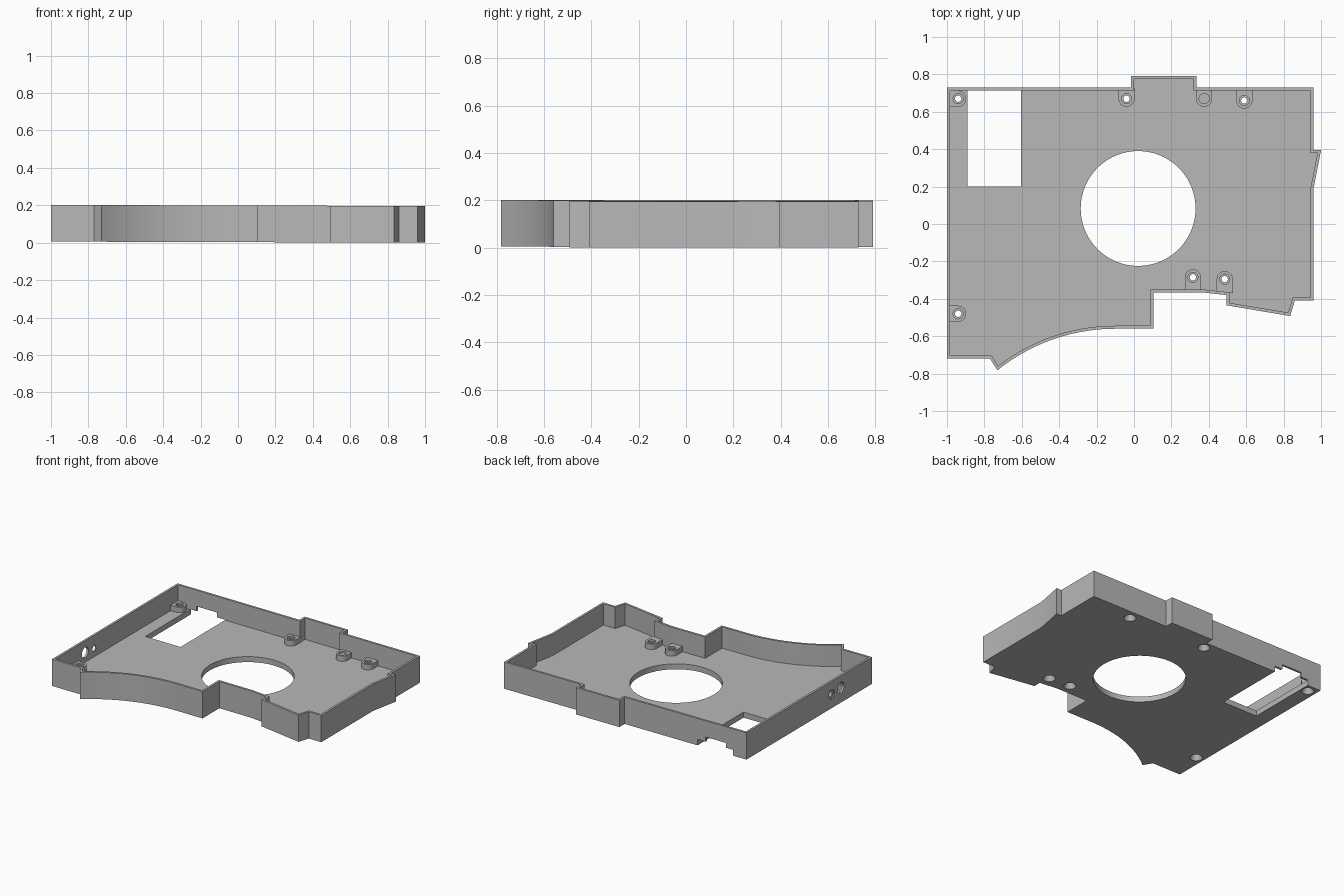
import bpy, bmesh, math
from mathutils import Vector, Matrix

cube = bpy.data.objects.get("Cube")
if cube:
    bpy.data.objects.remove(cube, do_unlink=True)

WALL, FLOOR, HEIGHT, PAD_TOP = 0.016, 0.04, 0.196, 0.08

grey = bpy.data.materials.new("light grey plastic")
grey.use_nodes = True
grey.diffuse_color = (0.48, 0.48, 0.48, 1)
grey.node_tree.nodes["Principled BSDF"].inputs["Base Color"].default_value = (0.48, 0.48, 0.48, 1)


def finish(bm, name):
    bmesh.ops.recalc_face_normals(bm, faces=bm.faces)
    mesh = bpy.data.meshes.new(name)
    bm.to_mesh(mesh)
    bm.free()
    mesh.materials.append(grey)
    obj = bpy.data.objects.new(name, mesh)
    bpy.context.collection.objects.link(obj)
    return obj


def prism(name, points, z0, z1):
    bm = bmesh.new()
    face = bm.faces.new([bm.verts.new((x, y, z0)) for x, y in points])
    top = bmesh.ops.extrude_face_region(bm, geom=[face])
    verts = [g for g in top["geom"] if isinstance(g, bmesh.types.BMVert)]
    bmesh.ops.translate(bm, verts=verts, vec=(0, 0, z1 - z0))
    return finish(bm, name)


def box(x0, x1, y0, y1, z0, z1):
    return prism("cutter", [(x0, y0), (x1, y0), (x1, y1), (x0, y1)], z0, z1)


def cone(start, end, r1, r2, segments=32):
    a, b = Vector(start), Vector(end)
    turn = (b - a).to_track_quat("Z", "Y").to_matrix().to_4x4()
    bm = bmesh.new()
    bmesh.ops.create_cone(bm, cap_ends=True, segments=segments, radius1=r1, radius2=r2,
                          depth=(b - a).length, matrix=Matrix.Translation((a + b) / 2) @ turn)
    return finish(bm, "cutter")


def cut(target, cutter, keep=False):
    cutter.hide_render = True
    bpy.context.view_layer.objects.active = target
    mod = target.modifiers.new("cut", "BOOLEAN")
    mod.operation, mod.solver, mod.object = "DIFFERENCE", "EXACT", cutter
    bpy.ops.object.modifier_apply(modifier=mod.name)
    if not keep:
        bpy.data.objects.remove(cutter, do_unlink=True)


def inset(points, dist):
    """Mitred inward offset of a counter-clockwise outline."""
    pts = [Vector(p) for p in points]
    result = []
    for i, p in enumerate(pts):
        d1 = (p - pts[i - 1]).normalized()
        d2 = (pts[(i + 1) % len(pts)] - p).normalized()
        n1, n2 = Vector((-d1.y, d1.x)), Vector((-d2.y, d2.x))
        result.append(p + (n1 + n2) * dist / (1 + n1.dot(n2)))
    return result


# Outline, counter-clockwise: front left corner, curved front edge, stepped right and back
sweep = math.asin(0.63)
arc = [(-0.1 - math.sin(a), -1.555 + math.cos(a) * 0.995)
       for a in (sweep * (1 - i / 24) for i in range(25))]
outline = [(-1, 0.73), (-1, -0.72), (-0.77, -0.72)] + arc + [
    (0.105, -0.56), (0.105, -0.365), (0.36, -0.365), (0.495, -0.38), (0.495, -0.435),
    (0.835, -0.492), (0.86, -0.41), (0.96, -0.41), (0.96, 0.19), (1, 0.395),
    (0.96, 0.395), (0.96, 0.73), (0.335, 0.73), (0.335, 0.79), (-0.015, 0.79), (-0.015, 0.73)]

# Open tray with round and rectangular floor openings
tray = prism("tray", outline, 0, HEIGHT)
cut(tray, prism("cutter", inset(outline, WALL), FLOOR, 1))
cut(tray, cone((0.022, 0.083, -0.1), (0.022, 0.083, 0.1), 0.307, 0.307, 96))
cut(tray, box(-0.89, -0.605, 0.2, 0.9, -0.1, FLOOR + 0.003))
cut(tray, box(-0.835, -0.67, 0.65, 0.9, -0.1, 0.078))

# Cable holes in the left-hand side wall
cut(tray, cone((-1.1, -0.36, 0.11), (-0.9, -0.36, 0.11), 0.038, 0.038))
cut(tray, cone((-1.1, -0.255, 0.1), (-0.9, -0.255, 0.1), 0.02, 0.02))
cut(tray, cone((-1.1, -0.255, 0.1), (-0.992, -0.255, 0.1), 0.034, 0.034))

# Screw pads: position, direction to the wall, reach, open through the floor
LEFT, BACK, FRONT = math.pi, math.pi / 2, -math.pi / 2
pads = [(-0.94, 0.67, LEFT, 0.053, True), (-0.94, -0.48, LEFT, 0.053, True),
        (-0.04, 0.67, BACK, 0.058, True), (0.375, 0.67, BACK, 0.058, False),
        (0.59, 0.66, BACK, 0.062, True), (0.315, -0.285, FRONT, 0.07, True),
        (0.485, -0.295, FRONT, 0.075, True)]
parts = [tray]
for x, y, angle, reach, through in pads:
    r = 0.043
    shape = [(reach, -r), (reach, r)]
    shape += [(r * math.cos(t), r * math.sin(t))
              for t in (math.pi * (0.5 + i / 16) for i in range(17))]
    c, s = math.cos(angle), math.sin(angle)
    pad = prism("screw_pad", [(x + u * c - v * s, y + u * s + v * c) for u, v in shape],
                FLOOR, PAD_TOP)
    cut(pad, cone((x, y, PAD_TOP - 0.012), (x, y, 0.2), 0.027, 0.027))
    if through:
        hole = cone((x, y, -0.1), (x, y, 0.15), 0.017, 0.017)
        cut(tray, hole, keep=True)
        cut(pad, hole)
        sink = cone((x, y, -0.01), (x, y, 0.055), 0.046, 0.017)
        cut(tray, sink, keep=True)
        cut(pad, sink)
    parts.append(pad)

# Slight lean of the whole case, then smooth the curved faces
for obj in parts:
    for v in obj.data.vertices:
        v.co.z += 0.003 * (1 - v.co.x)
    bpy.ops.object.select_all(action="DESELECT")
    obj.select_set(True)
    bpy.context.view_layer.objects.active = obj
    bpy.ops.object.shade_smooth_by_angle(angle=math.radians(30))
